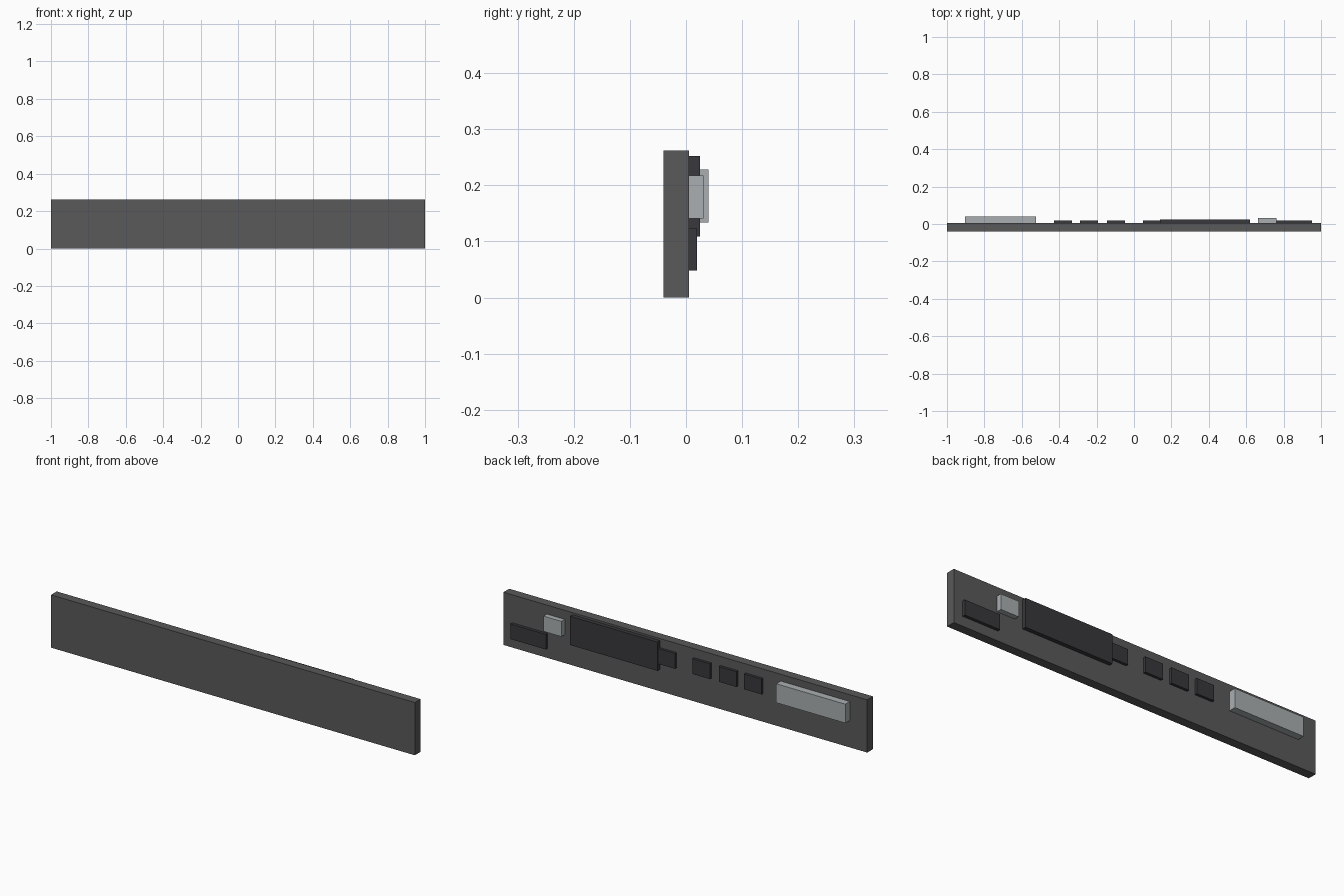
import bpy

cube = bpy.data.objects.get("Cube")
if cube:
    bpy.data.objects.remove(cube, do_unlink=True)


def make_material(name, rgb):
    mat = bpy.data.materials.new(name)
    mat.use_nodes = True
    colour = (*rgb, 1.0)
    mat.diffuse_color = colour
    mat.node_tree.nodes["Principled BSDF"].inputs["Base Color"].default_value = colour
    return mat


PANEL = make_material("panel grey", (0.10, 0.10, 0.102))
DARK = make_material("charcoal", (0.04, 0.039, 0.045))
LIGHT = make_material("pale grey", (0.40, 0.43, 0.44))


def box(name, x, y, z, mat):
    """Box spanning the given (low, high) ranges."""
    spans = (x, y, z)
    bpy.ops.mesh.primitive_cube_add(size=1, location=[(a + b) / 2 for a, b in spans])
    obj = bpy.context.object
    obj.name = name
    obj.scale = [b - a for a, b in spans]
    bpy.ops.object.transform_apply(location=False, rotation=False, scale=True)
    obj.data.materials.append(mat)
    return obj


BACK = 0.005  # rear face of the panel, on which every block sits

# Main board
box("panel", (-1, 1), (-0.04, BACK), (0, 0.262), PANEL)

# Large blocks on the rear face
box("wide_dark_block", (0.14, 0.62), (BACK, 0.025), (0.109, 0.252), DARK)
box("low_dark_block", (0.757, 0.952), (BACK, 0.02), (0.048, 0.123), DARK)
box("wide_pale_block", (-0.904, -0.524), (BACK, 0.04), (0.134, 0.228), LIGHT)
box("small_pale_block", (0.663, 0.762), (BACK, 0.031), (0.141, 0.217), LIGHT)

# Row of small dark blocks
for i, left in enumerate((0.048, -0.144, -0.289, -0.428)):
    box(f"small_dark_block_{i + 1}", (left, left + 0.096), (BACK, 0.018), (0.141, 0.217), DARK)
